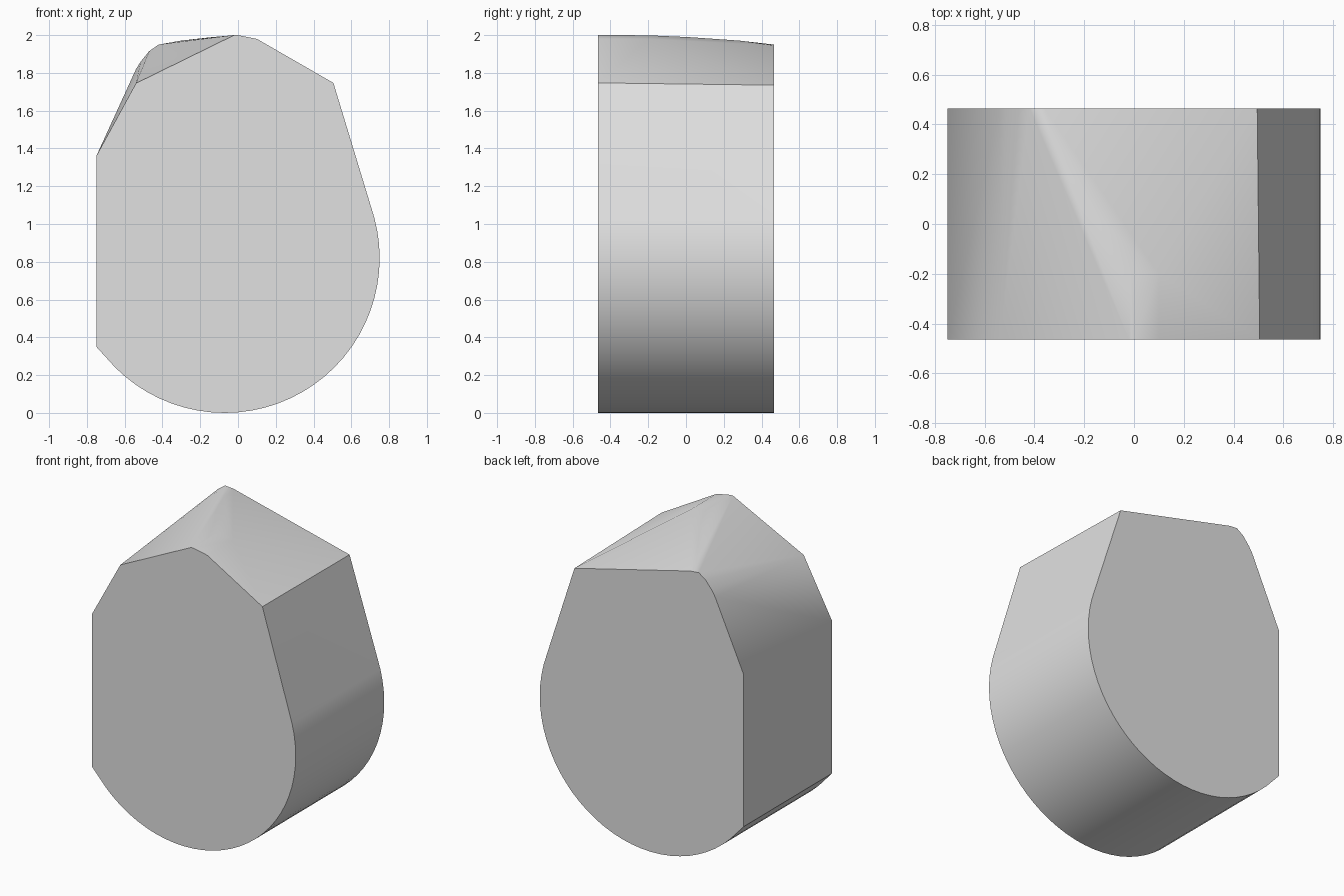
import bpy
import bmesh
from math import cos, sin, radians

cube = bpy.data.objects.get("Cube")
if cube:
    bpy.data.objects.remove(cube, do_unlink=True)

HALF = 0.465          # half of the depth
CX, CZ, R = -0.07, 0.82, 0.82   # round lower belly

grey = bpy.data.materials.new("light_grey")
grey.use_nodes = True
colour = (0.75, 0.75, 0.75, 1)
grey.diffuse_color = colour
grey.node_tree.nodes["Principled BSDF"].inputs["Base Color"].default_value = colour

# Belly arc and flat side shared by both ends
belly = [(CX + R * cos(radians(a)), CZ + R * sin(radians(a)))
         for a in range(20, -146, -5)]
shared = belly + [(-0.75, 0.35), (-0.75, 1.36)]

# Front has a central peak, back a rounded shoulder
front_top = [(-0.54, 1.745), (-0.02, 2.0), (0.0, 2.0), (0.1, 1.98), (0.505, 1.747)]
back_top = [(-0.54, 1.82), (-0.515, 1.86), (-0.47, 1.915), (-0.42, 1.95),
            (-0.36, 1.945), (0.495, 1.735)]

# Crowned ridge joining the peak to the shoulder
ridge = [(-0.01, -0.2, 1.999), (0.1, -0.2, 1.98), (-0.14, 0.02, 1.989), (-0.3, 0.28, 1.971)]

bm = bmesh.new()
for y, top in ((-HALF, front_top), (HALF, back_top)):
    for x, z in shared + top:
        bm.verts.new((x, y, z))
for p in ridge:
    bm.verts.new(p)

# Stretch a skin over both ends and merge the flat faces
hull = bmesh.ops.convex_hull(bm, input=bm.verts[:])
loose = [v for v in bm.verts if not v.link_faces]
bmesh.ops.delete(bm, geom=loose, context='VERTS')
bmesh.ops.dissolve_limit(bm, angle_limit=radians(0.3),
                         verts=bm.verts[:], edges=bm.edges[:])
bmesh.ops.recalc_face_normals(bm, faces=bm.faces[:])

mesh = bpy.data.meshes.new("body")
bm.to_mesh(mesh)
bm.free()
mesh.materials.append(grey)
body = bpy.data.objects.new("body", mesh)
bpy.context.collection.objects.link(body)

# Smooth skin with crisp rims
bpy.ops.object.select_all(action='DESELECT')
body.select_set(True)
bpy.context.view_layer.objects.active = body
bpy.ops.object.shade_smooth_by_angle(angle=radians(38))
weighted = body.modifiers.new("weighted_normals", 'WEIGHTED_NORMAL')
weighted.keep_sharp = True
